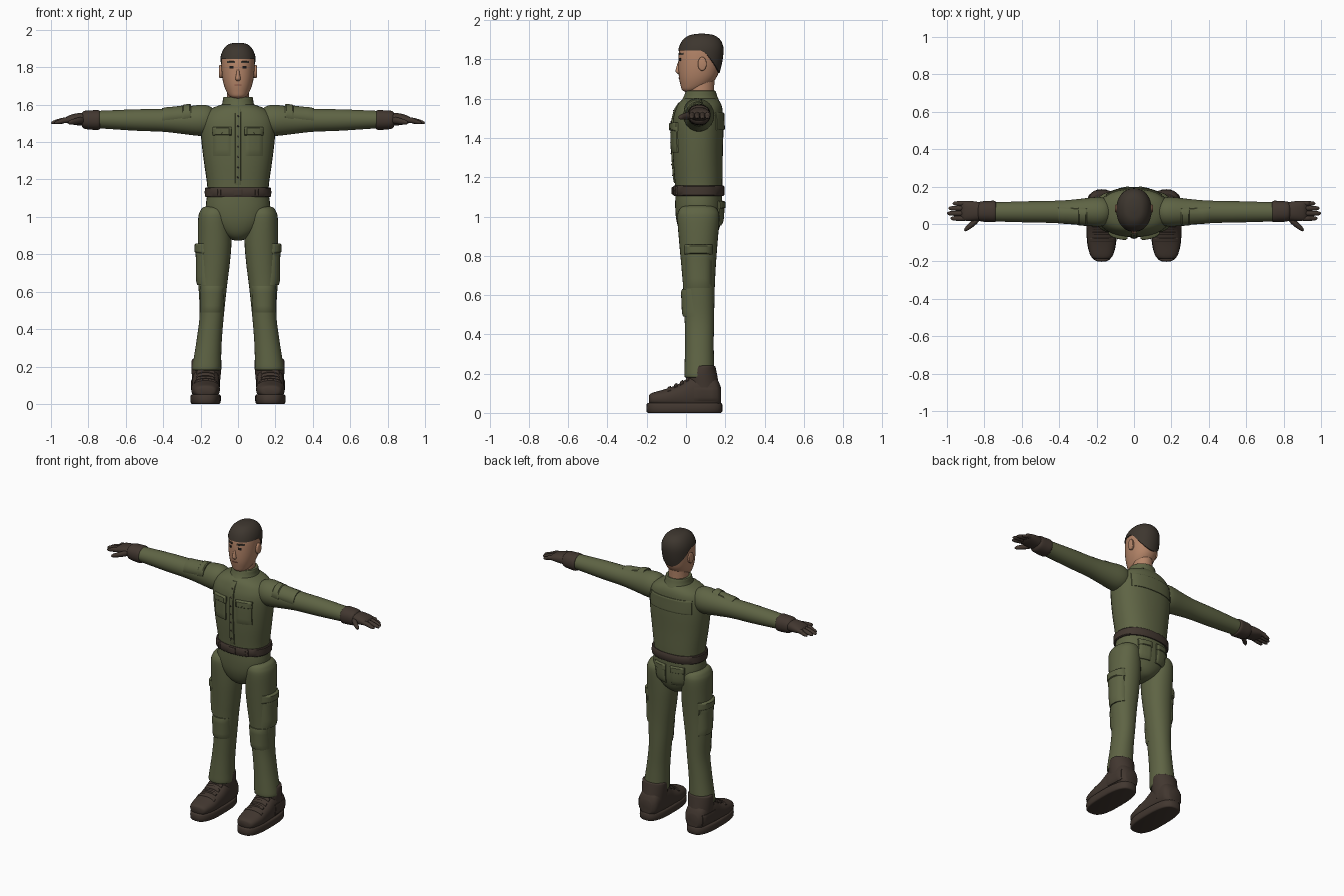
import bpy, bmesh, math
from mathutils import Vector
from mathutils.bvhtree import BVHTree

if "Cube" in bpy.data.objects:
    bpy.data.objects.remove(bpy.data.objects["Cube"])


def material(name, *rgb):
    m = bpy.data.materials.new(name)
    m.use_nodes = True
    m.diffuse_color = (*rgb, 1)
    m.node_tree.nodes["Principled BSDF"].inputs["Base Color"].default_value = (*rgb, 1)
    return m


CLOTH = material("olive cloth", .113, .127, .058)
LEATHER = material("brown leather", .054, .038, .029)
HAIR = material("dark hair", .047, .037, .028)
SKIN = material("skin", .46, .235, .14)
LIPS = material("lips", .25, .09, .06)
DARK = material("dark eyes", .012, .009, .008)

SIDES = 32
parts, trees = [], {}


def make(name, verts, faces, mat):
    """Create a mesh object; names starting with left_ also get a right twin."""
    twins = [(name, 1)]
    if name.startswith("left_"):
        twins.append((name.replace("left_", "right_"), -1))
    for label, s in twins:
        me = bpy.data.meshes.new(label)
        me.from_pydata([(v[0] * s, v[1], v[2]) for v in verts], [], faces)
        bm = bmesh.new()
        bm.from_mesh(me)
        bmesh.ops.recalc_face_normals(bm, faces=bm.faces)
        bm.to_mesh(me)
        bm.free()
        me.materials.append(mat)
        ob = bpy.data.objects.new(label, me)
        bpy.context.collection.objects.link(ob)
        parts.append(ob)
    trees[name] = BVHTree.FromPolygons([Vector(v) for v in verts], faces)


def smooth_stations(st, steps=4):
    """Catmull-Rom interpolation of cross-section stations."""
    out = []
    for i in range(len(st) - 1):
        a, b, c, d = st[max(i - 1, 0)], st[i], st[i + 1], st[min(i + 2, len(st) - 1)]
        for k in range(steps):
            t = k / steps
            out.append([.5 * (2 * q + (r - p) * t + (2 * p - 5 * q + 4 * r - s) * t * t
                              + (3 * q - p - 3 * r + s) * t ** 3)
                        for p, q, r, s in zip(a, b, c, d)])
    return out + [list(st[-1])]


def skin_rings(name, rings, mat, cap=True):
    n = len(rings[0])
    faces = [(r * n + i, r * n + (i + 1) % n, (r + 1) * n + (i + 1) % n, (r + 1) * n + i)
             for r in range(len(rings) - 1) for i in range(n)]
    if cap:
        faces.append(tuple(range(n)))
    faces.append(tuple(range((len(rings) - 1) * n, len(rings) * n)))
    make(name, [v for ring in rings for v in ring], faces, mat)


def section(ca, cb, ra, rb, power):
    """Points of a superellipse."""
    pts = []
    for i in range(SIDES):
        a = 2 * math.pi * i / SIDES
        c, s = math.cos(a), math.sin(a)
        pts.append((ca + ra * math.copysign(abs(c) ** (2 / power), c),
                    cb + rb * math.copysign(abs(s) ** (2 / power), s)))
    return pts


def loft(name, axis, stations, mat, power=2.0, steps=4):
    """Skin sections (position, centre a, centre b, radius a, radius b) along an axis."""
    place = {"X": lambda t, a, b: (t, a, b), "Y": lambda t, a, b: (a, t, b),
             "Z": lambda t, a, b: (a, b, t)}[axis]
    rings = [[place(t, a, b) for a, b in section(ca, cb, max(ra, .001), max(rb, .001), power)]
             for t, ca, cb, ra, rb in smooth_stations(stations, steps)]
    skin_rings(name, rings, mat)


def panel(name, target, centre, d, w, h, thick, mat=CLOTH, n=8):
    """A plate laid onto a target part by projecting a grid along d."""
    d, c = Vector(d).normalized(), Vector(centre)
    u = Vector((0, 0, 1)).cross(d)
    u = u.normalized() if u.length > .01 else Vector((1, 0, 0))
    v = d.cross(u)
    top, low, last = [], [], c
    for j in range(n + 1):
        for i in range(n + 1):
            start = c + u * w * (i / n - .5) + v * h * (j / n - .5) - d
            hit = trees[target].ray_cast(start, d)[0] or last
            last = hit
            rim = .55 if i in (0, n) or j in (0, n) else 1
            top.append(hit - d * thick * rim)
            low.append(hit + d * .012)
    m, k = n + 1, len(top)
    quads = [(j * m + i, j * m + i + 1, (j + 1) * m + i + 1, (j + 1) * m + i)
             for j in range(n) for i in range(n)]
    edge = ([i for i in range(m)] + [j * m + n for j in range(1, m)]
            + [n * m + i for i in range(n - 1, -1, -1)] + [j * m for j in range(n - 1, 0, -1)])
    walls = [(a, b, b + k, a + k) for a, b in zip(edge, edge[1:] + edge[:1])]
    make(name, top + low, quads + [tuple(q + k for q in f) for f in quads] + walls, mat)


FRONT, BACK, SIDE, DOWN = (0, 1, 0), (0, -1, 0), (-1, 0, 0), (0, 0, -1)

# Torso, collar, belt and hips
loft("shirt", "Z", [(1.12, 0, .065, .162, .118), (1.18, 0, .064, .166, .122),
                    (1.30, 0, .06, .183, .127), (1.42, 0, .06, .197, .13),
                    (1.50, 0, .061, .198, .127), (1.55, 0, .067, .178, .118),
                    (1.58, 0, .07, .14, .105), (1.60, 0, .073, .09, .085)], CLOTH, 2.3)
loft("collar", "Z", [(1.55, 0, .072, .105, .108), (1.575, 0, .072, .094, .103),
                     (1.61, 0, .074, .083, .086), (1.638, 0, .075, .08, .076),
                     (1.64, 0, .075, .072, .07)], CLOTH)
loft("hips", "Z", [(1.13, 0, .065, .163, .118), (1.05, 0, .065, .172, .12),
                   (.98, 0, .066, .155, .115), (.92, 0, .066, .105, .095),
                   (.885, 0, .066, .05, .065), (.873, 0, .066, .012, .025)], CLOTH, 2.2)
loft("belt", "Z", [(1.106, 0, .065, .168, .122), (1.11, 0, .065, .177, .13),
                   (1.153, 0, .065, .177, .13), (1.157, 0, .065, .168, .122)], LEATHER, 2.3, 2)
panel("belt_buckle", "belt", (0, 0, 1.131), FRONT, .05, .04, .008, LEATHER)
panel("left_belt_loop", "belt", (.1, 0, 1.131), FRONT, .018, .044, .006, LEATHER)

# Shirt details
panel("button_strip", "shirt", (0, 0, 1.375), FRONT, .032, .41, .007, n=16)
for k in range(7):
    panel(f"shirt_button_{k}", "shirt", (0, 0, 1.21 + k * .055), FRONT, .011, .011, .012, LEATHER, 2)
panel("left_chest_pocket", "shirt", (.086, 0, 1.4), FRONT, .094, .15, .012)
panel("left_chest_flap", "shirt", (.086, 0, 1.458), FRONT, .102, .044, .019)
panel("left_pocket_button", "shirt", (.086, 0, 1.448), FRONT, .011, .011, .023, LEATHER, 2)
panel("back_yoke", "shirt", (0, 0, 1.485), BACK, .3, .09, .008, n=16)

# Rear pockets
panel("left_rear_pocket", "hips", (.062, 0, 1.015), BACK, .084, .12, .012)
panel("left_rear_flap", "hips", (.062, 0, 1.06), BACK, .09, .04, .017)

# Trouser legs with cargo pockets and knee patches
loft("left_leg", "Z", [(1.06, .125, .062, .03, .04), (1.05, .125, .062, .062, .08),
                       (1.03, .126, .063, .077, .1), (.99, .128, .063, .085, .107),
                       (.87, .125, .063, .09, .098), (.75, .128, .064, .084, .088),
                       (.63, .135, .066, .076, .08), (.48, .14, .068, .065, .075),
                       (.35, .153, .068, .067, .073), (.25, .163, .068, .073, .075),
                       (.19, .168, .068, .077, .076), (.18, .168, .07, .07, .07)], CLOTH, 2.15)
panel("left_cargo_pocket", "left_leg", (.13, .063, .735), SIDE, .138, .2, .013)
panel("left_cargo_flap", "left_leg", (.13, .063, .832), SIDE, .148, .05, .019)
panel("left_knee_patch", "left_leg", (.139, 0, .56), FRONT, .126, .14, .013)

# Boots
loft("left_boot_sole", "Z", [(0, .173, -.008, .072, .184), (.007, .173, -.008, .08, .193),
                             (.042, .173, -.008, .081, .193), (.05, .173, -.008, .075, .187)],
     LEATHER, 2.8, 2)
loft("left_boot", "Y", [(-.188, .173, .07, .03, .02), (-.172, .173, .07, .058, .032),
                        (-.10, .173, .075, .075, .048), (-.03, .173, .085, .075, .066),
                        (.03, .172, .1, .075, .09), (.10, .171, .11, .073, .095),
                        (.155, .171, .1, .066, .075), (.178, .171, .085, .04, .045)], LEATHER, 2.4)
loft("left_boot_shaft", "Z", [(.08, .171, .095, .072, .08), (.14, .17, .088, .076, .08),
                              (.19, .169, .084, .08, .075), (.225, .168, .088, .08, .064),
                              (.238, .168, .09, .076, .058), (.242, .168, .09, .06, .045)], LEATHER)
panel("left_toe_seam", "left_boot", (.173, -.085, 0), DOWN, .125, .018, .006, LEATHER)
for k in range(3):
    panel(f"left_boot_strap_{k}", "left_boot", (.173, -.052 + k * .03, 0), DOWN, .1, .016, .009, LEATHER)
panel("left_heel_guard", "left_boot", (.17, .1, .095), SIDE, .12, .07, .006, LEATHER)

# Sleeves with pockets
loft("left_sleeve", "X", [(.12, .065, 1.515, .045, .05), (.15, .065, 1.517, .07, .074),
                          (.2, .065, 1.516, .079, .083), (.3, .065, 1.515, .068, .071),
                          (.4, .065, 1.516, .06, .061), (.55, .065, 1.518, .057, .057),
                          (.72, .065, 1.52, .052, .048), (.77, .065, 1.52, .05, .046)], CLOTH)
panel("left_sleeve_pocket", "left_sleeve", (.33, .062, 1.515), (0, .45, -.85), .15, .1, .01)
panel("left_sleeve_flap", "left_sleeve", (.275, .062, 1.515), (0, .45, -.85), .045, .108, .015)

# Gloves
loft("left_glove_cuff", "X", [(.738, .067, 1.518, .046, .044), (.745, .067, 1.518, .057, .052),
                              (.78, .067, 1.518, .056, .052), (.82, .067, 1.519, .053, .048),
                              (.835, .067, 1.52, .042, .036)], LEATHER, 2.2)
loft("left_palm", "X", [(.8, .067, 1.522, .045, .036), (.86, .069, 1.522, .053, .032),
                        (.905, .071, 1.52, .053, .022), (.925, .071, 1.517, .046, .01)], LEATHER, 2.3)
for finger, y, tip in (("index", .03, .982), ("middle", .057, 1.0), ("ring", .084, .993),
                       ("little", .11, .97)):
    loft(f"left_{finger}_finger", "X", [(.89, y, 1.519, .012, .012), (.93, y, 1.516, .014, .015),
                                        (tip - .03, y, 1.509, .0125, .012),
                                        (tip - .008, y, 1.504, .009, .008),
                                        (tip, y, 1.502, .001, .001)], LEATHER)
loft("left_thumb", "X", [(.815, .04, 1.518, .01, .012), (.845, .018, 1.515, .021, .018),
                         (.88, -.012, 1.509, .017, .015), (.902, -.028, 1.505, .011, .01),
                         (.908, -.033, 1.504, .001, .001)], LEATHER)

# Head and neck
loft("neck", "Z", [(1.56, 0, .075, .062, .068), (1.64, 0, .076, .06, .067),
                   (1.72, 0, .082, .058, .064)], SKIN)
head = [(1.634, 0, .02, .025, .022), (1.645, 0, .03, .045, .05), (1.67, 0, .047, .062, .075),
        (1.71, 0, .06, .077, .096), (1.76, 0, .067, .086, .106), (1.82, 0, .073, .089, .111),
        (1.86, 0, .077, .086, .107), (1.895, 0, .079, .07, .09), (1.918, 0, .08, .043, .056),
        (1.925, 0, .08, .008, .01)]
loft("head", "Z", head, SKIN, 2.15)
loft("nose", "Z", [(1.80, 0, -.03, .005, .006), (1.765, 0, -.038, .009, .01),
                   (1.738, 0, -.039, .014, .014), (1.727, 0, -.034, .008, .008)], SKIN)
loft("left_ear", "X", [(.075, .08, 1.775, .018, .03), (.092, .082, 1.777, .022, .035),
                       (.099, .083, 1.778, .021, .034), (.102, .083, 1.778, .015, .027)], SKIN)
panel("left_eye", "head", (.035, 0, 1.8), FRONT, .02, .015, .003, DARK, 4)
panel("left_eyebrow", "head", (.038, 0, 1.827), FRONT, .042, .011, .005, HAIR, 6)
panel("mouth", "head", (0, 0, 1.705), FRONT, .036, .006, .003, LIPS, 6)

# Hair shell following the skull, lower at the back
dense = smooth_stations(head, 8)


def skull(z):
    for a, b in zip(dense, dense[1:]):
        if b[0] >= z:
            t = (z - a[0]) / max(b[0] - a[0], 1e-6)
            return [p + (q - p) * t for p, q in zip(a, b)]
    return dense[-1]


hair_rings = []
for k in range(-1, 15):
    f = 1 - (1 - max(k, 0) / 14) ** 2
    grow = -.004 if k < 0 else .006
    ring = []
    for i in range(SIDES):
        s = math.sin(2 * math.pi * i / SIDES)
        edge = 1.845 - .115 * max(0, (s - .1) / .9)
        z = edge + (1.925 - edge) * f
        _, cx, cy, rx, ry = skull(z)
        x, y = section(cx, cy, rx + grow, ry + grow, 2.15)[i]
        ring.append((x, y, z + .006 * f))
    hair_rings.append(ring)
skin_rings("hair", hair_rings, HAIR, cap=False)

# Smooth shading with crisp seams
bpy.ops.object.select_all(action="DESELECT")
for ob in parts:
    ob.select_set(True)
bpy.context.view_layer.objects.active = parts[0]
bpy.ops.object.shade_smooth_by_angle(angle=math.radians(40))
